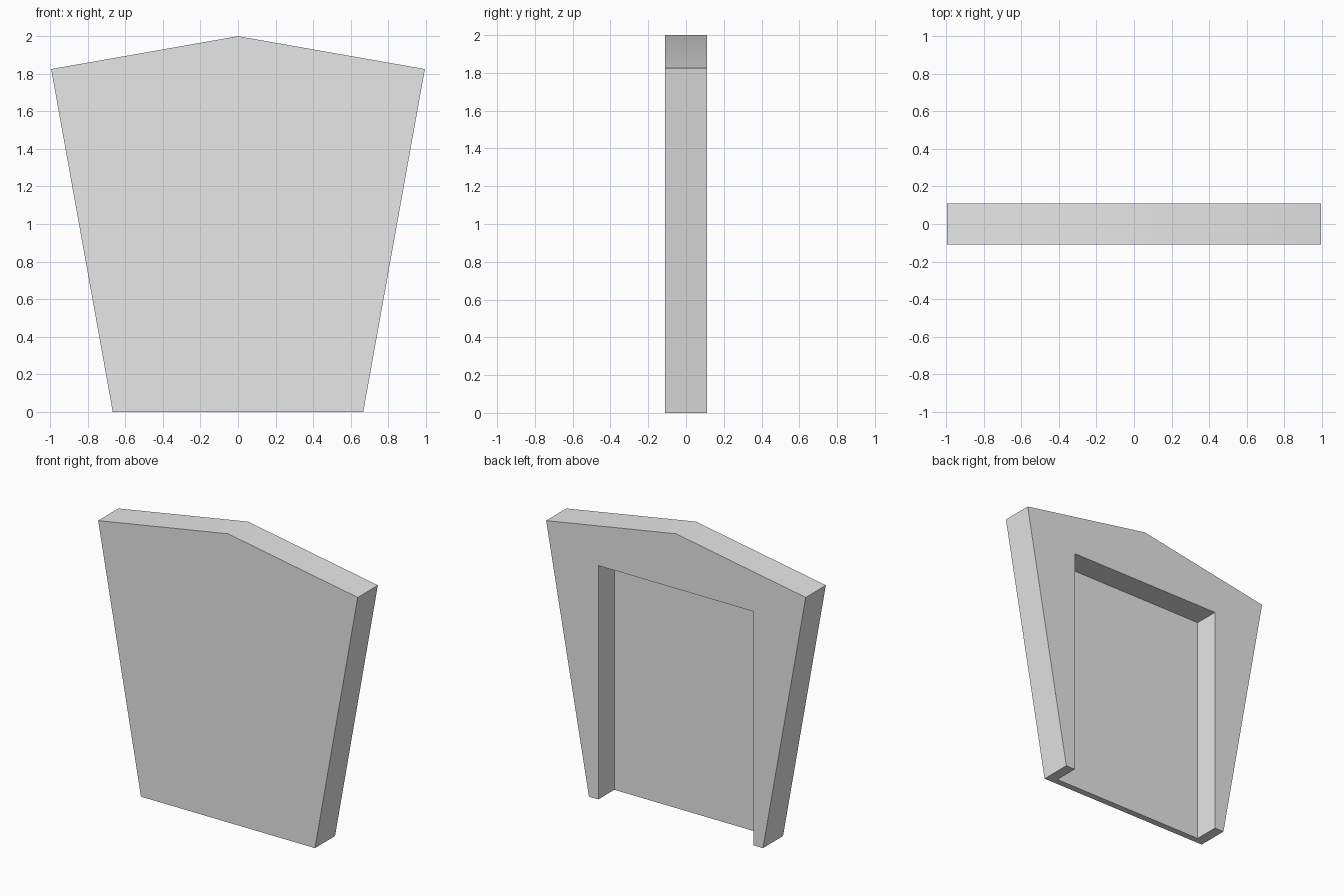
import bpy
import bmesh
import math

cube = bpy.data.objects.get("Cube")
if cube:
    bpy.data.objects.remove(cube, do_unlink=True)

FRONT, BACK = -0.11, 0.11
PANEL_BACK = -0.065

# Single plain grey
grey = bpy.data.materials.new("light_grey")
grey.use_nodes = True
grey.diffuse_color = (0.8, 0.8, 0.8, 1)
grey.node_tree.nodes["Principled BSDF"].inputs["Base Color"].default_value = (0.8, 0.8, 0.8, 1)


def prism(name, half, y0, y1):
    """Extrude a left-right symmetric x/z outline along y."""
    outline = half + [(-x, z) for x, z in reversed(half) if x > 0]
    bm = bmesh.new()
    face = bm.faces.new([bm.verts.new((x, y0, z)) for x, z in outline])
    ext = bmesh.ops.extrude_face_region(bm, geom=[face])
    verts = [v for v in ext["geom"] if isinstance(v, bmesh.types.BMVert)]
    bmesh.ops.translate(bm, verts=verts, vec=(0, y1 - y0, 0))
    bmesh.ops.recalc_face_normals(bm, faces=bm.faces)
    mesh = bpy.data.meshes.new(name)
    bm.to_mesh(mesh)
    bm.free()
    mesh.materials.append(grey)
    obj = bpy.data.objects.new(name, mesh)
    bpy.context.collection.objects.link(obj)
    return obj


# Tapered slab with a shallow gabled top
slab = prism("gabled_panel", [(0.667, 0), (0.995, 1.825), (0, 2)], FRONT, BACK)

# Rectangular recess in the back, open at the bottom
cutter = prism("recess_cutter", [(0.595, -0.2), (0.595, 1.62)], PANEL_BACK, BACK + 0.2)
cutter.hide_render = True

cut = slab.modifiers.new("back_recess", "BOOLEAN")
cut.operation = "DIFFERENCE"
cut.solver = "EXACT"
cut.object = cutter

bpy.ops.object.select_all(action="DESELECT")
slab.select_set(True)
bpy.context.view_layer.objects.active = slab
bpy.ops.object.modifier_apply(modifier=cut.name)
bpy.data.objects.remove(cutter, do_unlink=True)

# Soft ridge along the top, crisp edges elsewhere
bpy.ops.object.shade_smooth_by_angle(angle=math.radians(30))
